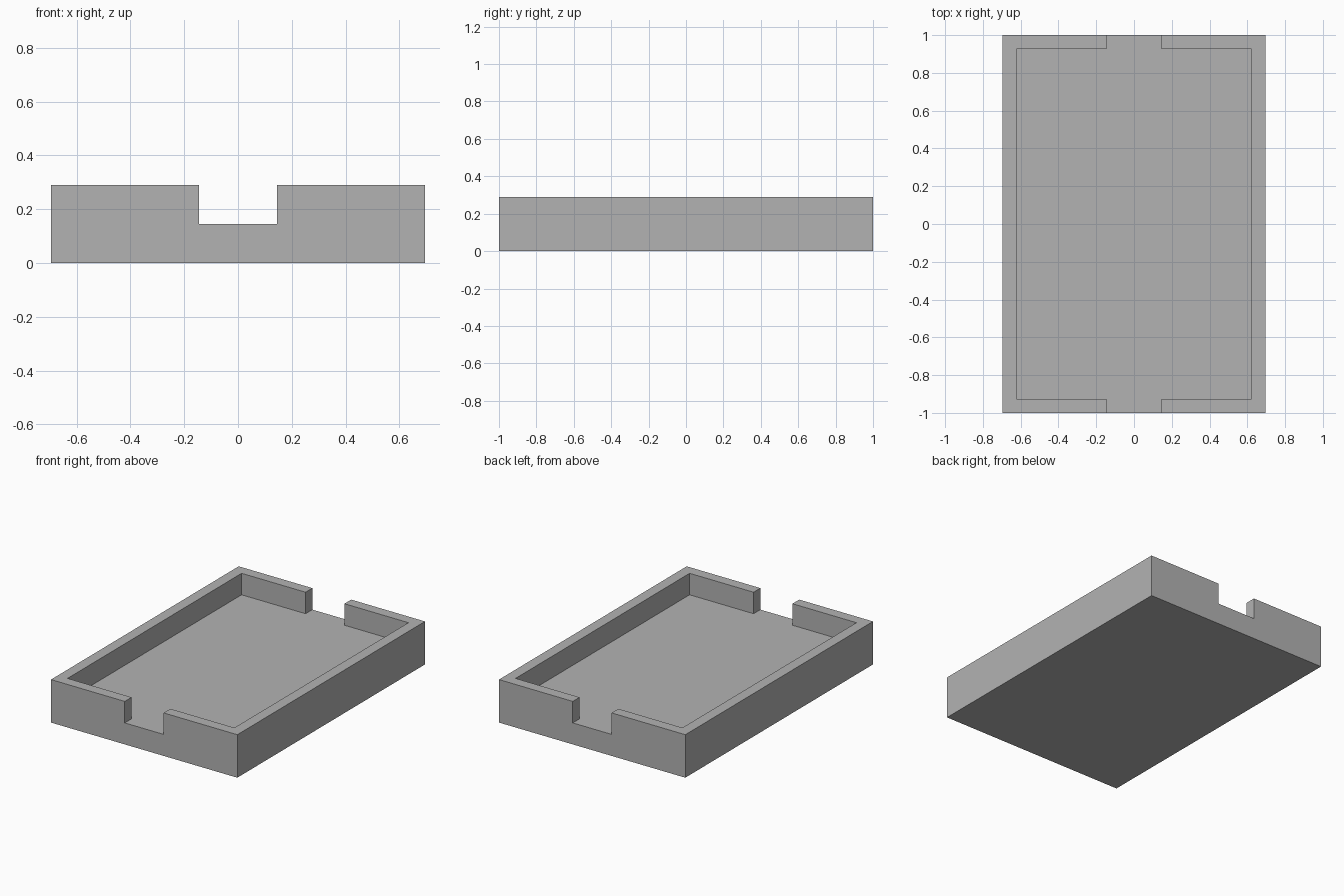
import bpy
import bmesh

default = bpy.data.objects.get("Cube")
if default:
    bpy.data.objects.remove(default, do_unlink=True)

# Main dimensions
HALF_X, HALF_Y = 0.695, 1.0
HEIGHT, FLOOR = 0.29, 0.145
WALL = 0.0725
NOTCH = 0.145  # half width of the end openings

grey = bpy.data.materials.new("plain_grey")
grey.use_nodes = True
colour = (0.45, 0.45, 0.45, 1.0)
grey.diffuse_color = colour
grey.node_tree.nodes["Principled BSDF"].inputs["Base Color"].default_value = colour


def extrude_up(bm, faces, distance):
    """Extrude a face region upwards and return its new top faces."""
    geom = bmesh.ops.extrude_face_region(bm, geom=faces)["geom"]
    verts = [g for g in geom if isinstance(g, bmesh.types.BMVert)]
    bmesh.ops.translate(bm, verts=verts, vec=(0, 0, distance))
    return [g for g in geom if isinstance(g, bmesh.types.BMFace)]


bm = bmesh.new()

# Floor plan divided at the wall and notch lines
xs = [-HALF_X, WALL - HALF_X, -NOTCH, NOTCH, HALF_X - WALL, HALF_X]
ys = [-HALF_Y, WALL - HALF_Y, HALF_Y - WALL, HALF_Y]
plan = [[bm.verts.new((x, y, 0)) for x in xs] for y in ys]
cells = []
for low, high in zip(plan, plan[1:]):
    for i in range(len(xs) - 1):
        cells.append(bm.faces.new((low[i], low[i + 1], high[i + 1], high[i])))

# Thick base slab, keeping the plan as its underside
base = bmesh.ops.duplicate(bm, geom=cells)["geom"]
underside = [g for g in base if isinstance(g, bmesh.types.BMFace)]
bmesh.ops.reverse_faces(bm, faces=underside)
floor = extrude_up(bm, cells, FLOOR)
bmesh.ops.remove_doubles(bm, verts=bm.verts[:], dist=1e-5)

# Raised rim, left open at the middle of both ends
rim = []
for face in floor:
    c = face.calc_center_median()
    on_side = abs(c.x) > HALF_X - WALL
    on_end = abs(c.y) > HALF_Y - WALL and abs(c.x) > NOTCH
    if on_side or on_end:
        rim.append(face)
extrude_up(bm, rim, HEIGHT - FLOOR)

# Merge coplanar faces into clean flat panels
bmesh.ops.dissolve_limit(bm, angle_limit=0.01, verts=bm.verts[:], edges=bm.edges[:])
bmesh.ops.recalc_face_normals(bm, faces=bm.faces[:])

mesh = bpy.data.meshes.new("tray")
bm.to_mesh(mesh)
bm.free()
mesh.materials.append(grey)
tray = bpy.data.objects.new("tray", mesh)
bpy.context.collection.objects.link(tray)
